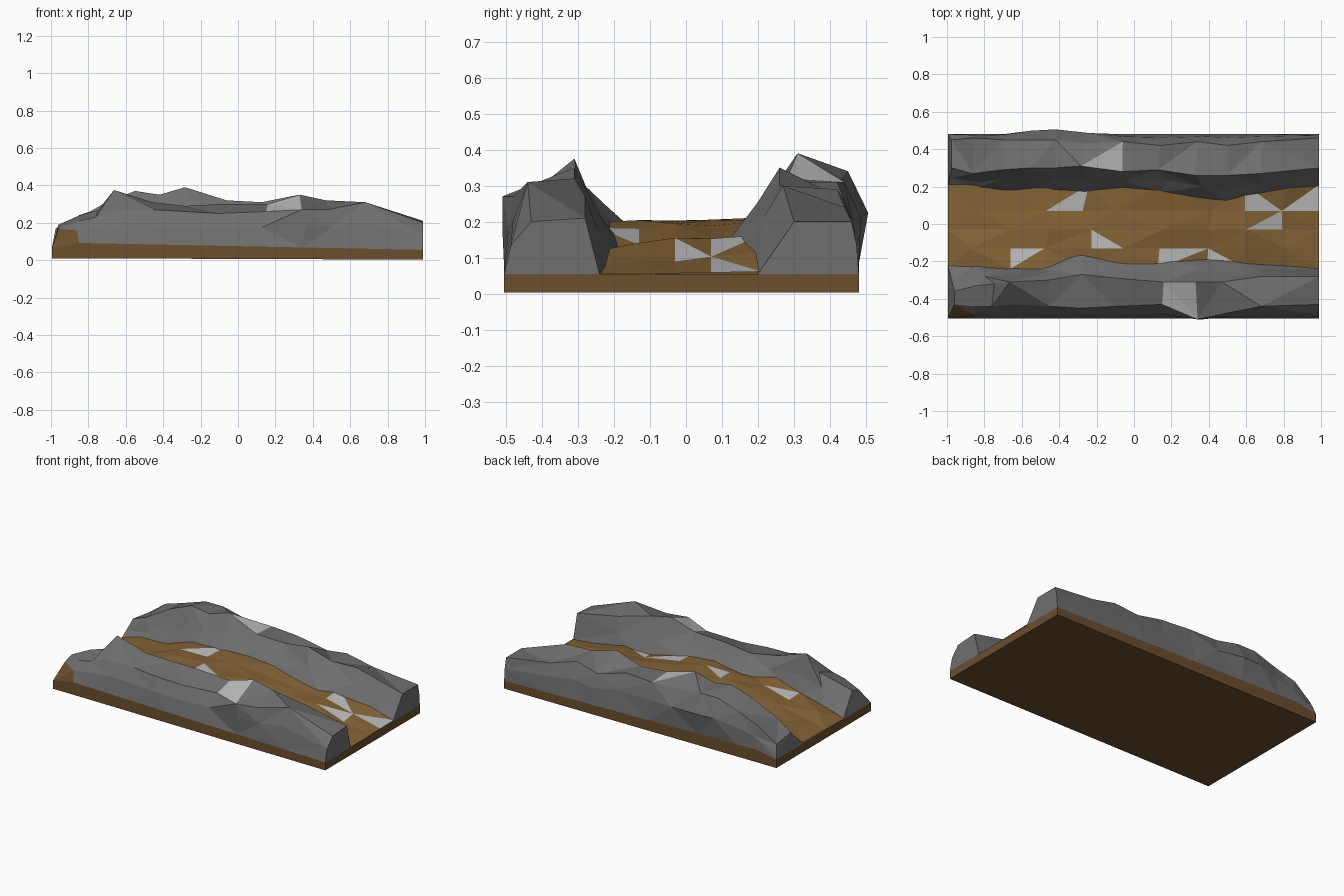
import bpy, bmesh, random
from mathutils import Vector

if "Cube" in bpy.data.objects:
    bpy.data.objects.remove(bpy.data.objects["Cube"])

random.seed(4)


def material(name, r, g, b):
    m = bpy.data.materials.new(name)
    m.diffuse_color = (r, g, b, 1)
    m.use_nodes = True
    m.node_tree.nodes["Principled BSDF"].inputs["Base Color"].default_value = m.diffuse_color
    return m


ROCK = material("rock", .16, .16, .16)
DIRT = material("dirt", .23, .125, .037)
EARTH = material("earth_side", .15, .077, .027)
STONE = material("pale_stone", .5, .5, .5)


def slab_z(x):
    return .065 if x < -.9 else .075 - .02 * x


def loft(name, rings, mats, caps=False, spots=(), edit=None):
    """Skin open point rows into a faceted sheet; spots are recoloured pale."""
    bm = bmesh.new()
    rows = [[bm.verts.new(p) for p in ring] for ring in rings]
    for k, (a, b) in enumerate(zip(rows, rows[1:])):
        for i in range(len(a) - 1):
            q = (a[i], a[i + 1], b[i + 1], b[i])
            d = (k + i) % 2          # alternate the diagonals
            bm.faces.new((q[d], q[d + 1], q[d + 2]))
            bm.faces.new((q[d + 2], q[(d + 3) % 4], q[d]))
    if caps:
        bm.faces.new(rows[0])
        bm.faces.new(rows[-1])
    bmesh.ops.triangulate(bm, faces=bm.faces[:])
    bmesh.ops.recalc_face_normals(bm, faces=bm.faces[:])
    if sum(f.normal.z * f.calc_area() for f in bm.faces) < 0:
        bmesh.ops.reverse_faces(bm, faces=bm.faces[:])
    for f in bm.faces:
        if edit and edit(f.calc_center_median()):
            f.material_index = 2
    for s in spots:
        up_faces = [f for f in bm.faces if f.normal.z > .3]
        near = min(up_faces, key=lambda f: (f.calc_center_median().xy - Vector(s)).length)
        near.material_index = 1
    me = bpy.data.meshes.new(name)
    bm.to_mesh(me)
    bm.free()
    for m in mats:
        me.materials.append(m)
    ob = bpy.data.objects.new(name, me)
    bpy.context.collection.objects.link(ob)
    return ob


def ridge(name, table, spots, edit=None):
    side = 1 if table[0][1] > 0 else -1
    rings = []
    for x, yb, yo, zo, yp, zp, yi, zi in table:
        zb = slab_z(x)
        end = abs(x) > .95
        k = random.uniform(.4, .6)
        d = 0 if end else random.uniform(-.04, .04)
        bx = -.995 if x < -.95 else x     # the left end leans inwards
        foot = .48 if side > 0 else -.505
        ring = [
            (bx, foot, zb),
            (x + d, yb + (yo - yb) * .3, zb + (zo - zb) * .55),
            (x, yo, zo),
            (x - d * .4, yp, zp),
            (x + d, yp + (yi - yp) * k, zp + (zi - zp) * (k + .06)),
            (bx, yi, zi - .01),
        ]
        rings.append(ring)
    return loft(name, rings, [ROCK, STONE, EARTH], True, spots, edit)


# Rock ridges: x, outer bulge y, outer crest (y,z), inner crest (y,z), inner foot (y,z)
front = [
    (-.96, -.49, -.43, .17, -.36, .19, -.22, .075),
    (-.85, -.50, -.44, .21, -.33, .24, -.22, .11),
    (-.76, -.50, -.44, .23, -.32, .27, -.23, .125),
    (-.65, -.50, -.43, .27, -.31, .375, -.23, .135),
    (-.45, -.50, -.44, .27, -.30, .31, -.21, .18),
    (-.28, -.50, -.45, .26, -.27, .29, -.15, .19),
    (-.10, -.50, -.44, .25, -.29, .30, -.19, .19),
    (.15, -.50, -.43, .26, -.31, .30, -.19, .165),
    (.34, -.51, -.51, .27, -.31, .35, -.18, .13),
    (.48, -.50, -.48, .27, -.31, .32, -.18, .11),
    (.68, -.50, -.44, .31, -.28, .27, -.20, .08),
    (.99, -.51, -.43, .20, -.28, .21, -.24, .065),
]
back = [
    (-.975, .48, .45, .15, .30, .17, .20, .075),
    (-.85, .48, .46, .24, .27, .22, .19, .11),
    (-.70, .49, .45, .29, .29, .31, .18, .14),
    (-.55, .52, .45, .34, .30, .37, .18, .16),
    (-.42, .53, .45, .34, .30, .35, .17, .19),
    (-.27, .51, .43, .32, .31, .39, .16, .20),
    (-.06, .48, .44, .31, .28, .32, .19, .21),
    (.14, .48, .42, .31, .29, .31, .17, .20),
    (.34, .48, .44, .26, .26, .35, .14, .18),
    (.50, .48, .42, .29, .26, .30, .12, .16),
    (.68, .48, .44, .24, .27, .30, .16, .14),
    (.99, .48, .46, .20, .30, .20, .20, .065),
]
ridge("front_rock_ridge", front, [(.2, -.38), (.3, -.4)],
      lambda c: c.x < -.9 and c.y < -.45)
ridge("back_rock_ridge", back, [(-.16, .36)])

# Dirt path between the ridges: low at both ends, humped in the middle
path = [(-.995, .07), (-.84, .115), (-.64, .14), (-.46, .195), (-.26, .2),
        (-.08, .205), (.16, .19), (.42, .155), (.6, .15), (.81, .1), (.99, .057)]
rings = []
for x, z in path:
    ends = abs(x) > .95
    row = []
    for y in (-.24, -.13, -.03, .07, .21):
        j = 0 if ends else random.uniform(-.008, .008)
        jx = 0 if ends else random.uniform(-.035, .035)
        tilt = .1 * y if x > .3 and not ends else .02 * y
        row.append((x + jx, y, z + j + tilt))
    rings.append(row)
loft("dirt_path", rings, [DIRT, STONE], spots=[
    (-.3, .12), (-.57, -.17), (-.22, -.12), (.2, -.16), (.4, -.15),
    (.65, .13), (.9, .1), (.72, .01)])

# Earth slab underneath: thicker at the left end
bm = bmesh.new()
xs = (-.995, -.85, .99)
rows = []
for x in xs:
    b = .01 if x < 0 else .003
    rows.append([bm.verts.new(p) for p in (
        (x, -.505, slab_z(x)), (x, -.505, b), (x, .48, b), (x, .48, slab_z(x)))])
for a, b in zip(rows, rows[1:]):
    for i in range(3):
        bm.faces.new((a[i], a[i + 1], b[i + 1], b[i]))
bm.faces.new(rows[0])
bm.faces.new(rows[-1])
bmesh.ops.recalc_face_normals(bm, faces=bm.faces[:])
if sum(f.normal.z * f.calc_area() for f in bm.faces) > 0:
    bmesh.ops.reverse_faces(bm, faces=bm.faces[:])
me = bpy.data.meshes.new("earth_slab")
bm.to_mesh(me)
bm.free()
me.materials.append(EARTH)
bpy.context.collection.objects.link(bpy.data.objects.new("earth_slab", me))
